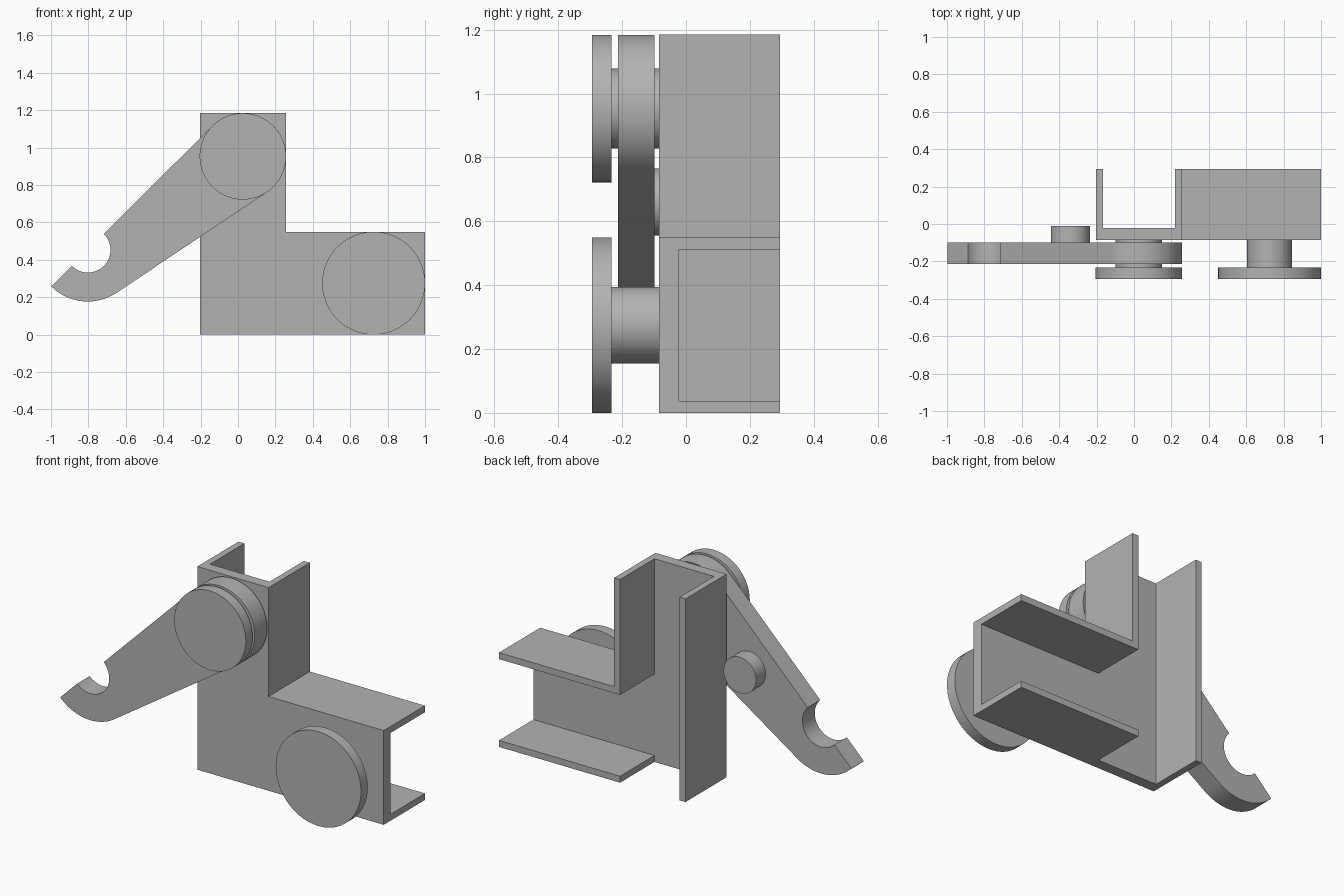
import bpy, bmesh
from math import cos, sin, radians, pi

cube = bpy.data.objects.get("Cube")
if cube:
    bpy.data.objects.remove(cube, do_unlink=True)

gray = bpy.data.materials.new("plain gray")
gray.use_nodes = True
gray.diffuse_color = (0.45, 0.45, 0.45, 1)
gray.node_tree.nodes["Principled BSDF"].inputs["Base Color"].default_value = gray.diffuse_color


def arc(centre, radius, start, end, steps=64):
    """Points of an arc in the XZ plane, angles in degrees."""
    angles = [radians(start + (end - start) * i / steps) for i in range(steps + 1)]
    return [(centre[0] + radius * cos(a), centre[1] + radius * sin(a)) for a in angles]


def extrude(name, profile, y0, y1, smooth=False):
    """Solid made from an XZ profile between two depths."""
    bm = bmesh.new()
    face = bm.faces.new([bm.verts.new((x, y0, z)) for x, z in profile])
    result = bmesh.ops.extrude_face_region(bm, geom=[face])
    moved = [v for v in result["geom"] if isinstance(v, bmesh.types.BMVert)]
    bmesh.ops.translate(bm, verts=moved, vec=(0, y1 - y0, 0))
    bmesh.ops.recalc_face_normals(bm, faces=bm.faces)
    mesh = bpy.data.meshes.new(name)
    bm.to_mesh(mesh)
    bm.free()
    mesh.materials.append(gray)
    obj = bpy.data.objects.new(name, mesh)
    bpy.context.collection.objects.link(obj)
    if smooth:
        bpy.ops.object.select_all(action="DESELECT")
        obj.select_set(True)
        bpy.context.view_layer.objects.active = obj
        bpy.ops.object.shade_smooth_by_angle(angle=pi / 6)
    return obj


def disc(name, centre, radius, y0, y1):
    extrude(name, arc(centre, radius, 0, 360, 96)[:-1], y0, y1, smooth=True)


# Bracket: L-shaped web with flanges folded backwards
left, inner, right = -0.203, 0.257, 1.0
step, top = 0.55, 1.185
t = 0.038
front, web_back, back = -0.085, -0.022, 0.295
extrude("bracket_web", [(left, 0), (right, 0), (right, step), (inner, step),
                        (inner, top), (left, top)], front, web_back)
extrude("outer_post_flange", [(left, 0), (left + t, 0), (left + t, top), (left, top)],
        web_back, back)
extrude("inner_corner_flange", [(inner - t, step - t), (right, step - t), (right, step),
                                (inner, step), (inner, top), (inner - t, top)],
        web_back, back)
extrude("bottom_flange", [(inner - t, 0), (right, 0), (right, t), (inner - t, t)],
        web_back, back)

# Pivot and roller: a shaft with a larger cap
pivot, roller = (0.026, 0.953), (0.725, 0.275)
cap_front, cap_back = -0.295, -0.233
for name, centre, shaft_radius, cap_radius in (("pivot", pivot, 0.125, 0.231),
                                               ("roller", roller, 0.12, 0.275)):
    disc(name + "_shaft", centre, shaft_radius, cap_back, front)
    disc(name + "_cap", centre, cap_radius, cap_front, cap_back)

# Hooked lever: round head, tapering arm and an open notch at the tip
hook = (-0.803, 0.453)
lever_front, lever_back = -0.213, -0.098
outline = (arc(pivot, 0.231, -56.2, 135)
           + arc(hook, 0.121, 45, -135)
           + arc(hook, 0.276, -135, -56.2))
extrude("hooked_lever", outline, lever_front, lever_back, smooth=True)

# Small stud behind the lever
disc("lever_stud", (-0.34, 0.66), 0.105, lever_back, -0.01)
